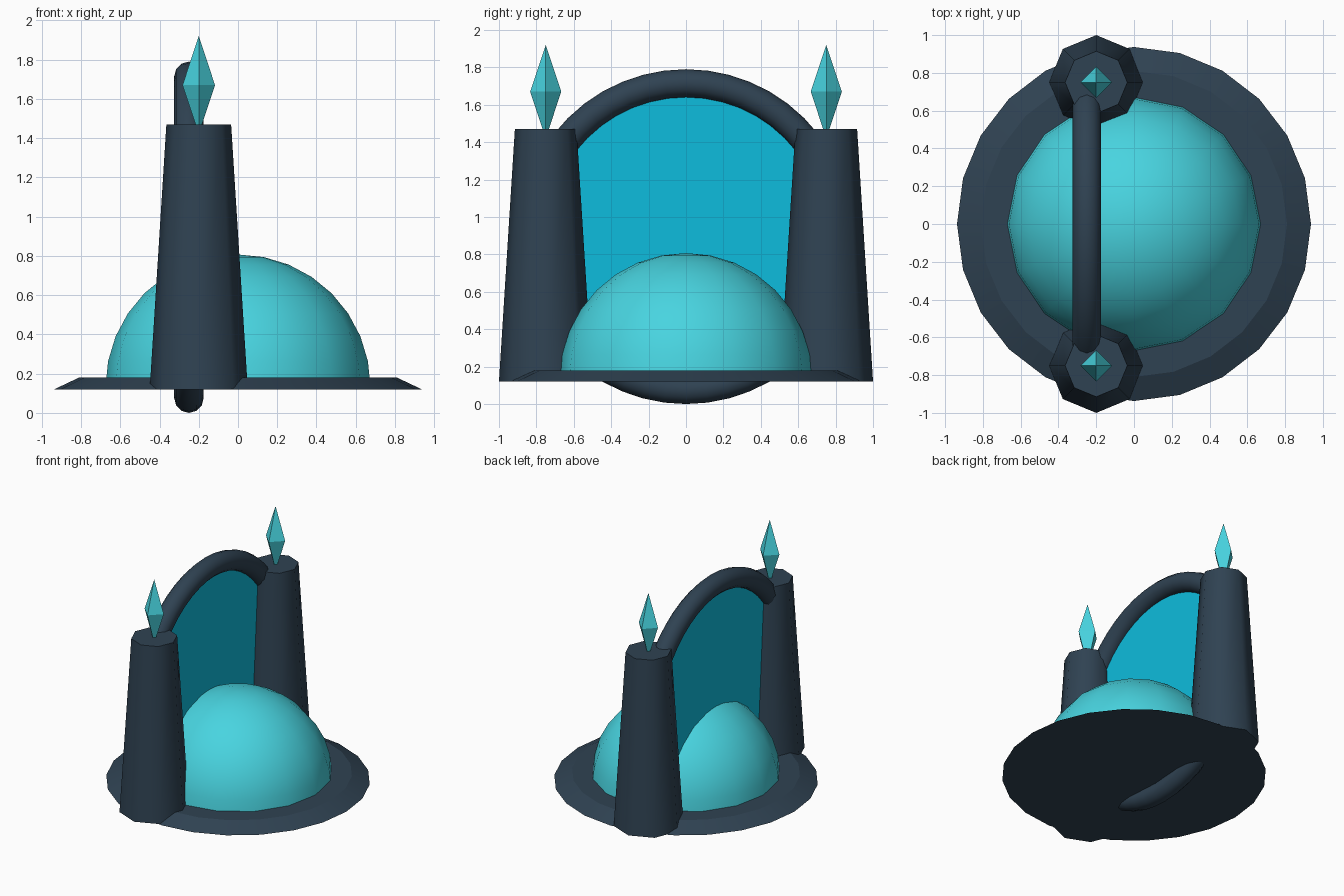
import bpy
import bmesh
from math import cos, sin, pi, radians
from mathutils import Matrix

if "Cube" in bpy.data.objects:
    bpy.data.objects.remove(bpy.data.objects["Cube"], do_unlink=True)


def make_material(name, rgb):
    """Flat material from an 8-bit display colour."""
    linear = [((c / 255 + 0.055) / 1.055) ** 2.4 for c in rgb] + [1]
    mat = bpy.data.materials.new(name)
    mat.use_nodes = True
    mat.diffuse_color = linear
    mat.node_tree.nodes["Principled BSDF"].inputs["Base Color"].default_value = linear
    return mat


slate = make_material("dark_slate", (47, 66, 82))
aqua = make_material("aqua_crystal", (72, 212, 224))
cyan = make_material("portal_cyan", (13, 188, 221))


def lathe(name, profile, sides, mat, location=(0, 0, 0), smooth=None):
    """Turn (radius, z) points round z; zero radii become tips, open ends get caps."""
    bm = bmesh.new()
    rings = []
    for r, z in profile:
        if r == 0:
            rings.append([bm.verts.new((0, 0, z))] * sides)
        else:
            rings.append([bm.verts.new((r * cos(2 * pi * i / sides), r * sin(2 * pi * i / sides), z))
                          for i in range(sides)])
    for low, high in zip(rings, rings[1:]):
        for i in range(sides):
            j = (i + 1) % sides
            corners = dict.fromkeys((low[i], low[j], high[j], high[i]))
            bm.faces.new(list(corners))
    if profile[0][0]:
        bm.faces.new(rings[0][::-1])
    if profile[-1][0]:
        bm.faces.new(rings[-1])
    bmesh.ops.recalc_face_normals(bm, faces=bm.faces)
    mesh = bpy.data.meshes.new(name)
    bm.to_mesh(mesh)
    bm.free()
    obj = bpy.data.objects.new(name, mesh)
    bpy.context.collection.objects.link(obj)
    obj.location = location
    mesh.materials.append(mat)
    if smooth:
        smooth_object(obj, smooth)
    return obj


def smooth_object(obj, angle):
    bpy.ops.object.select_all(action="DESELECT")
    obj.select_set(True)
    bpy.context.view_layer.objects.active = obj
    bpy.ops.object.shade_smooth_by_angle(angle=radians(angle))


# Bevelled round base
lathe("base", [(0.937, 0.12), (0.81, 0.18)], 24, slate, smooth=20)

# Half-sphere dome
R, STEPS = 0.675, 8
arc = [(R * cos(pi / 2 * k / STEPS), R * sin(pi / 2 * k / STEPS)) for k in range(STEPS)]
lathe("dome", arc + [(0, R)], 16, aqua, (0, 0, 0.132), smooth=50)

# Tapered pillars, each with a crystal on top
for side, y in (("front", -0.75), ("back", 0.75)):
    lathe(side + "_pillar", [(0.25, 0.12), (0.165, 1.47)], 8, slate, (-0.2, y, 0), smooth=60)
    lathe(side + "_crystal", [(0, -0.25), (0.083, 0), (0, 0.25)], 4, aqua, (-0.2, y, 1.67))

# Upright ring between the pillars
bpy.ops.mesh.primitive_torus_add(major_radius=0.82, minor_radius=0.075, major_segments=48,
                                 minor_segments=12, location=(-0.25, 0, 0.895),
                                 rotation=(0, pi / 2, 0))
ring = bpy.context.object
ring.name = "portal_ring"
ring.data.materials.append(slate)
smooth_object(ring, 60)

# Thin sheet filling the ring
sheet = lathe("portal_sheet", [(0.82, -0.002), (0.82, 0.002)], 48, cyan, (-0.25, 0, 0.895))
sheet.data.transform(Matrix.Rotation(pi / 2, 4, "Y"))
